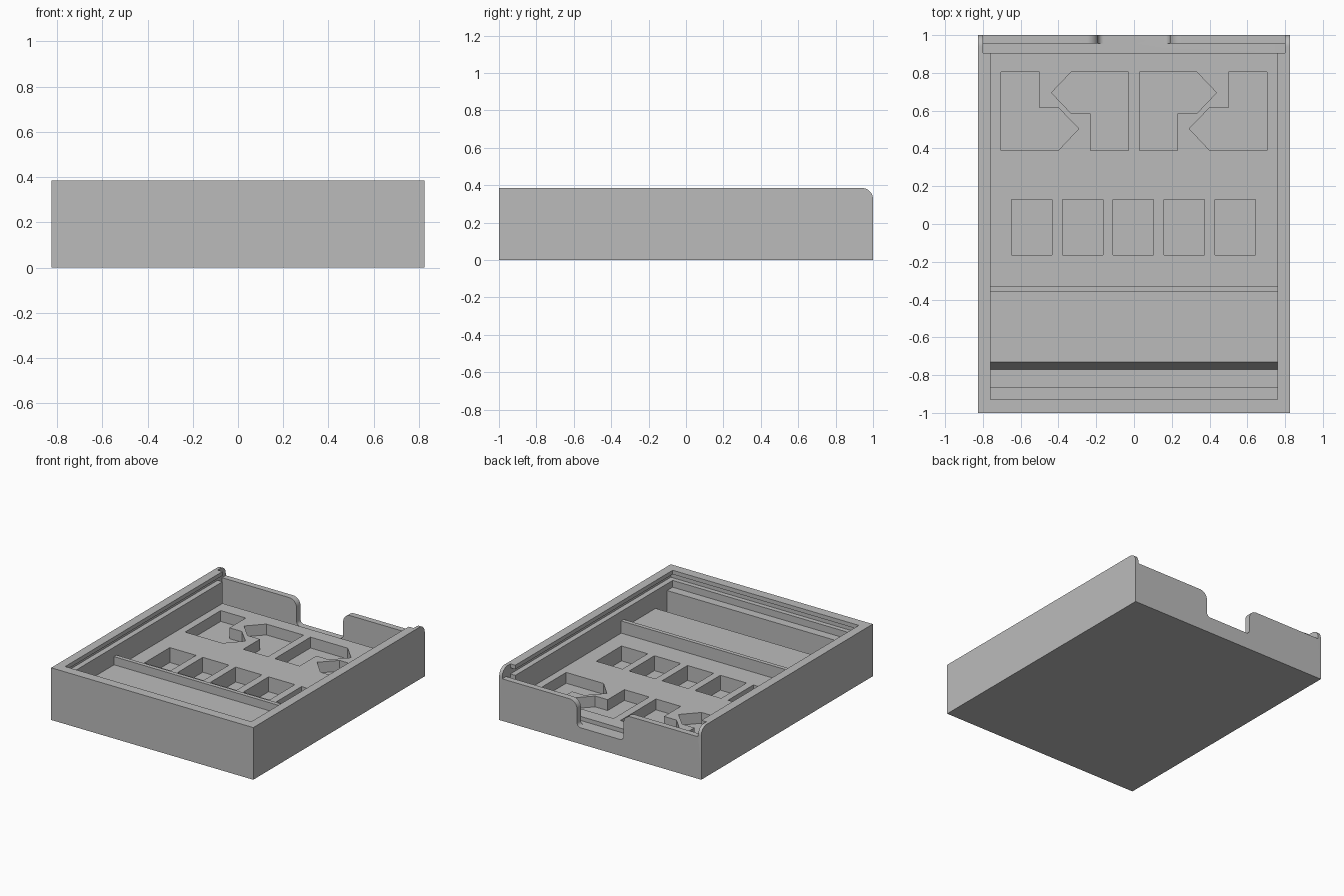
import bpy, bmesh, math
from mathutils import Vector

cube = bpy.data.objects.get("Cube")
if cube:
    bpy.data.objects.remove(cube, do_unlink=True)

grey = bpy.data.materials.new("plain grey")
grey.use_nodes = True
grey.diffuse_color = (0.5, 0.5, 0.5, 1)
grey.node_tree.nodes["Principled BSDF"].inputs["Base Color"].default_value = (0.5, 0.5, 0.5, 1)


def prism(name, outline, axis, low, high):
    """Extrude a 2D outline along an axis, from low to high."""
    place = {"x": lambda a, b, t: (t, a, b),
             "y": lambda a, b, t: (a, t, b),
             "z": lambda a, b, t: (a, b, t)}[axis]
    bm = bmesh.new()
    face = bm.faces.new([bm.verts.new(place(a, b, low)) for a, b in outline])
    new = bmesh.ops.extrude_face_region(bm, geom=[face])["geom"]
    shift = Vector(place(0, 0, high - low))
    bmesh.ops.translate(bm, vec=shift, verts=[v for v in new if isinstance(v, bmesh.types.BMVert)])
    bmesh.ops.recalc_face_normals(bm, faces=bm.faces)
    mesh = bpy.data.meshes.new(name)
    bm.to_mesh(mesh)
    bm.free()
    mesh.materials.append(grey)
    obj = bpy.data.objects.new(name, mesh)
    bpy.context.collection.objects.link(obj)
    return obj


def rect(x0, x1, y0, y1):
    return [(x0, y0), (x1, y0), (x1, y1), (x0, y1)]


def arc(cx, cy, r, start, end, steps=8):
    angles = [math.radians(start + (end - start) * i / steps) for i in range(steps + 1)]
    return [(cx + r * math.cos(a), cy + r * math.sin(a)) for a in angles]


W, H = 0.825, 0.385          # half width and height of the tray
IN, SLOT = 0.76, 0.80        # half widths of the cavity and the lid groove
DECK, LIP, TOP = 0.15, 0.31, 0.6

# Tray body with rounded upper back edge
tray = prism("tray", [(-1, 0), (1, 0)] + arc(0.94, H - 0.06, 0.06, 0, 90) + [(-1, H)], "x", -W, W)

# Cavity with deck, divider, card shelf, sloped trench and front ledge
cavity = [(0.91, DECK), (-0.33, DECK), (-0.33, 0.24), (-0.36, 0.24), (-0.36, 0.18),
          (-0.73, 0.18), (-0.77, 0.05), (-0.865, 0.05), (-0.865, 0.26), (-0.93, 0.26),
          (-0.93, TOP), (0.91, TOP)]
cutters = [prism("cavity_cutter", cavity, "x", -IN, IN)]

# Sliding lid groove, its open back end, and the slot before the back wall
cutters.append(prism("groove_cutter", rect(-SLOT, SLOT, -0.965, 1.1), "z", LIP, 0.355))
cutters.append(prism("back_opening_cutter", rect(-SLOT, SLOT, 0.905, 1.1), "z", LIP, TOP))
cutters.append(prism("back_slot_cutter", rect(-SLOT, SLOT, 0.905, 0.955), "z", 0.12, TOP))

# Thumb notch in the back wall, rounded at top and bottom
right = arc(0.16, 0.15, 0.03, -90, 0) + arc(0.25, LIP - 0.06, 0.06, 180, 90) + [(0.25, TOP)]
notch = right + [(-x, z) for x, z in reversed(right)]
cutters.append(prism("notch_cutter", notch, "y", 0.93, 1.1))

# Row of five token pockets
for i in range(5):
    x = (i - 2) * 0.269 - 0.003
    cutters.append(prism("token_pocket_cutter", rect(x - 0.107, x + 0.107, -0.165, 0.13),
                         "z", 0.04, 0.2))

# Mirrored pairs of arrow-shaped pockets
outer = [(0.705, 0.805), (0.50, 0.805), (0.50, 0.615), (0.40, 0.615), (0.292, 0.505),
         (0.40, 0.39), (0.705, 0.39)]
inner = [(0.028, 0.805), (0.332, 0.805), (0.437, 0.695), (0.332, 0.585), (0.23, 0.585),
         (0.23, 0.39), (0.028, 0.39)]
for side in (-1, 1):
    for outline in (outer, inner):
        cutters.append(prism("arrow_pocket_cutter", [(side * x, y) for x, y in outline],
                             "z", 0.07, 0.2))

# Carve the tray
for cutter in cutters:
    cutter.hide_render = True
    mod = tray.modifiers.new(cutter.name, "BOOLEAN")
    mod.operation = "DIFFERENCE"
    mod.solver = "EXACT"
    mod.object = cutter
bpy.context.view_layer.update()
carved = bpy.data.meshes.new_from_object(tray.evaluated_get(bpy.context.evaluated_depsgraph_get()))
tray.modifiers.clear()
tray.data = carved
for cutter in cutters:
    bpy.data.objects.remove(cutter, do_unlink=True)

# Smooth rounded edges, keep corners sharp
bpy.ops.object.select_all(action="DESELECT")
tray.select_set(True)
bpy.context.view_layer.objects.active = tray
bpy.ops.object.shade_smooth_by_angle(angle=math.radians(30))
